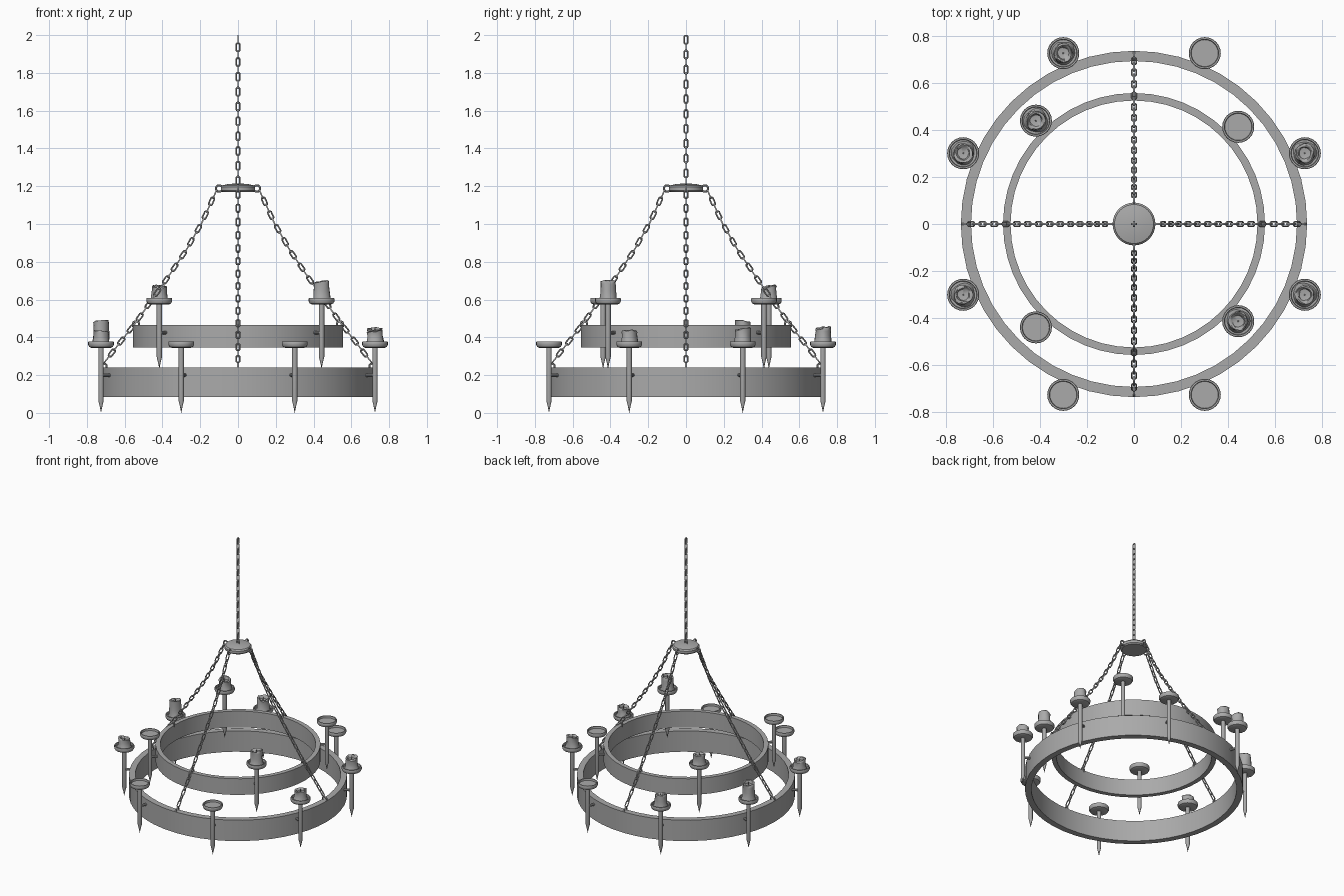
import bpy, bmesh, math, random
from mathutils import Vector, Matrix

random.seed(4)
if "Cube" in bpy.data.objects:
    bpy.data.objects.remove(bpy.data.objects["Cube"])

iron = bpy.data.materials.new("grey_iron")
iron.use_nodes = True
GREY = (0.4, 0.4, 0.4, 1)
iron.diffuse_color = GREY
iron.node_tree.nodes["Principled BSDF"].inputs["Base Color"].default_value = GREY


def finish(name, bm, angle=35):
    """Turn a bmesh into a named, shaded object."""
    bmesh.ops.remove_doubles(bm, verts=bm.verts, dist=1e-5)
    bmesh.ops.recalc_face_normals(bm, faces=bm.faces)
    mesh = bpy.data.meshes.new(name)
    bm.to_mesh(mesh)
    bm.free()
    mesh.materials.append(iron)
    ob = bpy.data.objects.new(name, mesh)
    bpy.context.collection.objects.link(ob)
    bpy.ops.object.select_all(action="DESELECT")
    ob.select_set(True)
    bpy.context.view_layer.objects.active = ob
    bpy.ops.object.shade_smooth_by_angle(angle=math.radians(angle))
    return ob


def lathe(bm, profile, segs, centre=(0, 0, 0), closed=False, shape=None):
    """Spin (radius, z) points round z; shape may vary each point."""
    rows = []
    for i, (r, z) in enumerate(profile):
        row = []
        for s in range(segs):
            a = math.tau * s / segs
            rr, zz = shape(i, a, r, z) if shape else (r, z)
            row.append(bm.verts.new(Vector(centre) + Vector((rr * math.cos(a), rr * math.sin(a), zz))))
        rows.append(row)
    pairs = list(zip(rows, rows[1:]))
    if closed:
        pairs.append((rows[-1], rows[0]))
    for low, high in pairs:
        for s in range(segs):
            t = (s + 1) % segs
            bm.faces.new((low[s], low[t], high[t], high[s]))


def link(bm, matrix, length, width, wire, segs=12, sides=6):
    """One closed stadium-shaped loop, long axis along local z."""
    half = (length - width) / 2
    rad = width / 2 - wire
    rows = []
    for s in range(segs):
        a = math.tau * (s + 0.5) / segs
        out = Vector((math.cos(a), 0, math.sin(a)))
        mid = out * rad + Vector((0, 0, math.copysign(half, out.z)))
        rows.append([bm.verts.new(matrix @ (mid + out * wire * math.cos(math.tau * k / sides)
                     + Vector((0, wire * math.sin(math.tau * k / sides), 0)))) for k in range(sides)])
    for s in range(segs):
        p, q = rows[s], rows[(s + 1) % segs]
        for k in range(sides):
            m = (k + 1) % sides
            bm.faces.new((p[k], p[m], q[m], q[k]))


def chain(name, points, count):
    """Links evenly spaced along a polyline, every other one turned."""
    points = [Vector(p) for p in points]
    total = sum((b - a).length for a, b in zip(points, points[1:]))
    pitch = total / count
    bm = bmesh.new()
    for i in range(count):
        d = (i + 0.5) * pitch
        for a, b in zip(points, points[1:]):
            if d <= (b - a).length:
                break
            d -= (b - a).length
        way = (b - a).normalized()
        side = Vector((-way.y, way.x, 0)) if way.xy.length > 0.01 else Vector((1, 0, 0))
        side.normalize()
        if i % 2:
            side = way.cross(side)
        rot = Matrix((side, way.cross(side), way)).transposed().to_4x4()
        link(bm, Matrix.Translation(a + way * d) @ rot, pitch * 1.36, 0.028, 0.0042)
    return finish(name, bm, 60)


# Two flat iron hoops
def hoop(name, inner, outer, low, high):
    bm = bmesh.new()
    lathe(bm, [(inner, low), (outer, low), (outer, high), (inner, high)], 48, closed=True)
    finish(name, bm)


hoop("lower_hoop", 0.692, 0.735, 0.085, 0.24)
hoop("upper_hoop", 0.524, 0.556, 0.345, 0.465)

# Domed hub with hanging chain
bm = bmesh.new()
lathe(bm, [(0, 1.17), (0.083, 1.17), (0.091, 1.178), (0.091, 1.196),
           (0.083, 1.205), (0.05, 1.212), (0, 1.215)], 32)
finish("hub", bm)
chain("hanging_chain", [(0, 0, 1.21), (0, 0, 1.995)], 20)

# Four sagging chains with their eyelets
sag = [(0.115, 1.175), (0.19, 1.01), (0.275, 0.86), (0.37, 0.72), (0.54, 0.48), (0.705, 0.27)]
for n, side in enumerate(("left", "back", "right", "front")):
    spin = Matrix.Rotation(n * math.pi / 2, 4, "Z")
    chain(side + "_chain", [spin @ Vector((r, 0, z)) for r, z in sag], 27)
    bm = bmesh.new()
    for r, z in ((0.1, 1.188), (0.54, 0.468), (0.712, 0.245)):
        link(bm, spin @ Matrix.Translation((r, 0, z)), 0.046, 0.046, 0.0055)
    finish(side + "_eyelets", bm, 60)


# Candle holder: spike, dish and pin to the hoop
def holder(name, x, y, top, length, hoop_radius, pin_z):
    bm = bmesh.new()
    at = (x, y, top)
    lathe(bm, [(0, -length), (0.006, 0.03 - length), (0.0145, 0.065 - length),
               (0.0145, -0.03)], 12, at)
    lathe(bm, [(0, -0.034), (0.05, -0.034), (0.062, -0.029), (0.068, -0.018), (0.068, -0.003),
               (0.066, 0), (0.059, 0), (0.057, -0.014), (0, -0.014)], 24, at)
    radius = math.hypot(x, y)
    span = radius - hoop_radius + 0.02
    cone = bmesh.ops.create_cone(bm, cap_ends=True, segments=10, radius1=0.009, radius2=0.009, depth=span)
    turn = Vector((x, y, 0)).to_track_quat("Z", "Y").to_matrix().to_4x4()
    mid = Vector((x, y, 0)).normalized() * (radius - span / 2)
    bmesh.ops.transform(bm, verts=cone["verts"], matrix=Matrix.Translation((mid.x, mid.y, pin_z)) @ turn)
    finish(name, bm)


# Half-burnt candle with uneven rim, crater and wick
def candle(name, x, y, base, height):
    lean = random.uniform(0, math.tau)
    phase = random.uniform(0, math.tau)

    def melt(i, a, r, z):
        wobble = 1 + 0.05 * math.sin(3 * a + phase + i) + random.uniform(-0.04, 0.04)
        drop = 0.006 * math.cos(a - lean) - 0.006 + random.uniform(-0.004, 0.004)
        return r * wobble, z + (drop if 3 <= i <= 6 else 0)

    bm = bmesh.new()
    at = (x, y, base)
    lathe(bm, [(0.05, -0.014), (0.045, -0.002), (0.041, height * 0.4), (0.04, height * 0.8),
               (0.041, height - 0.004), (0.036, height), (0.029, height - 0.003),
               (0.024, height - 0.022), (0, height - 0.026)], 18, at, shape=melt)
    lathe(bm, [(0.004, height - 0.028), (0.003, height - 0.004), (0, height - 0.003)], 6, at)
    finish(name, bm, 40)


# Outer set of eight: angle in degrees, candle height (0 = empty dish)
outer = [(22.5, 0.075), (67.5, 0), (112.5, 0.08), (157.5, 0.115),
         (202.5, 0.06), (247.5, 0), (292.5, 0), (337.5, 0.062)]
# Inner set of four
inner = [(43, 0), (133.5, 0.07), (226.5, 0), (317, 0.095)]

for label, ring, radius, top, length, hoop_r, pin_z in (
        ("lower", outer, 0.785, 0.378, 0.378, 0.735, 0.2),
        ("upper", inner, 0.605, 0.608, 0.375, 0.556, 0.425)):
    for n, (deg, height) in enumerate(ring, 1):
        x = radius * math.cos(math.radians(deg))
        y = radius * math.sin(math.radians(deg))
        holder(f"{label}_holder_{n}", x, y, top, length, hoop_r, pin_z)
        if height:
            candle(f"{label}_candle_{n}", x, y, top, height)
